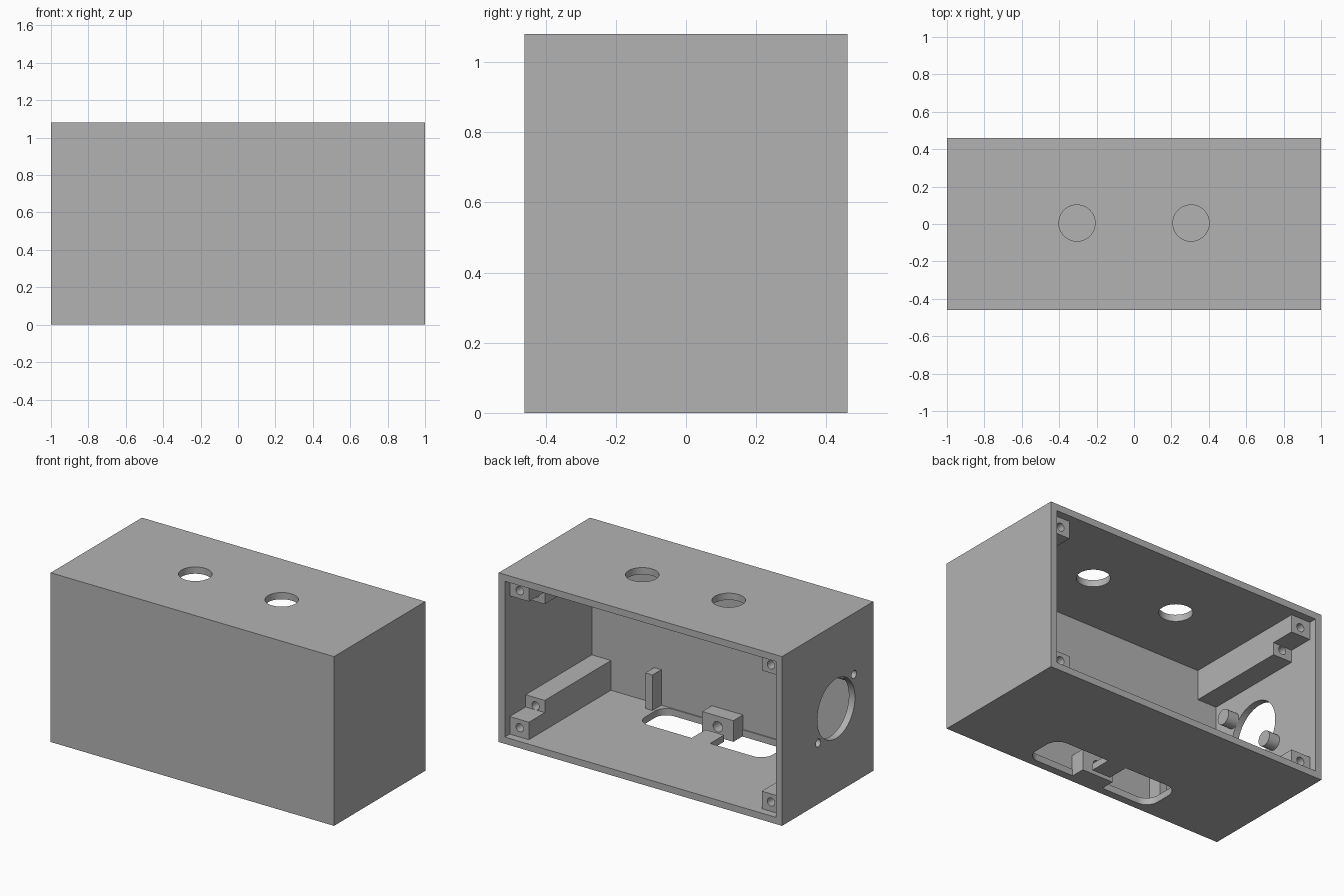
import bpy, bmesh, math
from mathutils import Matrix

old = bpy.data.objects.get("Cube")
if old:
    bpy.data.objects.remove(old, do_unlink=True)

W, D, H = 1.0, 0.46, 1.08      # half width, half depth, height
T = 0.043                      # wall thickness
IX, IY = W - T, D - T          # inner faces of the walls

grey = bpy.data.materials.new("plain_grey")
grey.use_nodes = True
grey.diffuse_color = (0.45, 0.45, 0.45, 1)
grey.node_tree.nodes["Principled BSDF"].inputs["Base Color"].default_value = (0.45, 0.45, 0.45, 1)


def add_object(name, bm):
    mesh = bpy.data.meshes.new(name)
    bm.to_mesh(mesh)
    bm.free()
    mesh.materials.append(grey)
    obj = bpy.data.objects.new(name, mesh)
    bpy.context.collection.objects.link(obj)
    return obj


def box(name, x, y, z, corner=0):
    """Box from (min, max) ranges, with optional rounded vertical edges."""
    bm = bmesh.new()
    bmesh.ops.create_cube(bm, size=1)
    for v in bm.verts:
        v.co = [r[0] if c < 0 else r[1] for c, r in zip(v.co, (x, y, z))]
    if corner:
        upright = [e for e in bm.edges if abs(e.verts[0].co.z - e.verts[1].co.z) > 1e-4]
        bmesh.ops.bevel(bm, geom=upright, offset=corner, segments=8, profile=0.5, affect='EDGES')
    return add_object(name, bm)


def cylinder(name, centre, radius, length, axis, sides=32):
    bm = bmesh.new()
    turn = {'X': Matrix.Rotation(math.pi / 2, 4, 'Y'),
            'Y': Matrix.Rotation(math.pi / 2, 4, 'X'), 'Z': Matrix()}[axis]
    bmesh.ops.create_cone(bm, cap_ends=True, segments=sides, radius1=radius, radius2=radius,
                          depth=length, matrix=Matrix.Translation(centre) @ turn)
    return add_object(name, bm)


def cut(obj, cutters):
    """Subtract the cutters, bake the result and remove the helpers."""
    for c in cutters:
        c.hide_render = True
        mod = obj.modifiers.new("cut", 'BOOLEAN')
        mod.operation, mod.solver, mod.object = 'DIFFERENCE', 'EXACT', c
    bpy.context.view_layer.update()
    baked = bpy.data.meshes.new_from_object(
        obj.evaluated_get(bpy.context.evaluated_depsgraph_get()))
    obj.modifiers.clear()
    obj.data = baked
    for c in cutters:
        bpy.data.objects.remove(c, do_unlink=True)
    return obj


parts = []

# Fan layout on the right wall
FAN_Y, FAN_Z = -0.085, 0.54
fan_screws = [(FAN_Y - 0.18, FAN_Z + 0.15), (FAN_Y + 0.18, FAN_Z - 0.15)]

# Case shell, open at the back
cutters = [box("cavity", (-IX, IX), (-IY, D + 0.2), (T, H - T)),
           box("floor_opening", (-0.45, 0.45), (-0.41, -0.15), (-0.1, 0.1), corner=0.08),
           cylinder("fan_hole", (-W, FAN_Y, FAN_Z), 0.19, 0.2, 'X', 64)]
for sx in (-1, 1):
    cutters.append(cylinder("top_hole", (sx * 0.305, 0.005, H), 0.097, 0.2, 'Z', 48))
for y, z in fan_screws:
    cutters.append(cylinder("fan_screw_hole", (-W, y, z), 0.025, 0.2, 'X'))
parts.append(cut(box("case_shell", (-W, W), (-D, D), (0, H)), cutters))

# Fan standoffs with blind screw holes
for y, z in fan_screws:
    post = cylinder("fan_standoff", (-IX + 0.0375, y, z), 0.048, 0.075, 'X')
    parts.append(cut(post, [cylinder("bore", (-IX, y, z), 0.025, 0.1, 'X')]))


def screw_block(name, sx, top, y, height):
    """Block in a corner of the case, with a screw hole in its back face."""
    x = sorted((sx * (IX - 0.135), sx * IX))
    z = (H - T - height, H - T) if top else (T, T + height)
    hole_z = H - T - height + 0.052 if top else T + height - 0.052
    block = box(name, x, y, z)
    bore = cylinder("bore", (sx * (IX - 0.07), y[1], hole_z), 0.026, 0.2, 'Y')
    parts.append(cut(block, [bore]))


# Cover screw blocks in all corners, and the long rails behind them
STEP = D - 0.21
for sx in (-1, 1):
    for top in (False, True):
        screw_block("cover_screw_block", sx, top, (STEP, D - 0.05), 0.112)
        if top or sx > 0:
            screw_block("side_rail", sx, top, (-IY, STEP), 0.19)

# Ribs beside the floor opening
for sx in (-1, 1):
    parts.append(box("guide_rib", sorted((sx * 0.466, sx * 0.516)), (-IY, -0.327), (T, 0.27)))

# Central mounting block and the floor tongue facing it
mount = box("mounting_block", (-0.11, 0.11), (-IY, -0.32), (0, 0.135))
parts.append(cut(mount, [cylinder("bore", (0, -0.32, 0.067), 0.033, 0.14, 'Y')]))
parts.append(box("floor_tongue", (-0.065, 0.065), (-0.29, -0.15), (0, T)))

# Smooth the round walls, keep the edges sharp
bpy.ops.object.select_all(action='DESELECT')
for p in parts:
    p.select_set(True)
bpy.context.view_layer.objects.active = parts[0]
bpy.ops.object.shade_smooth_by_angle(angle=math.radians(30))
